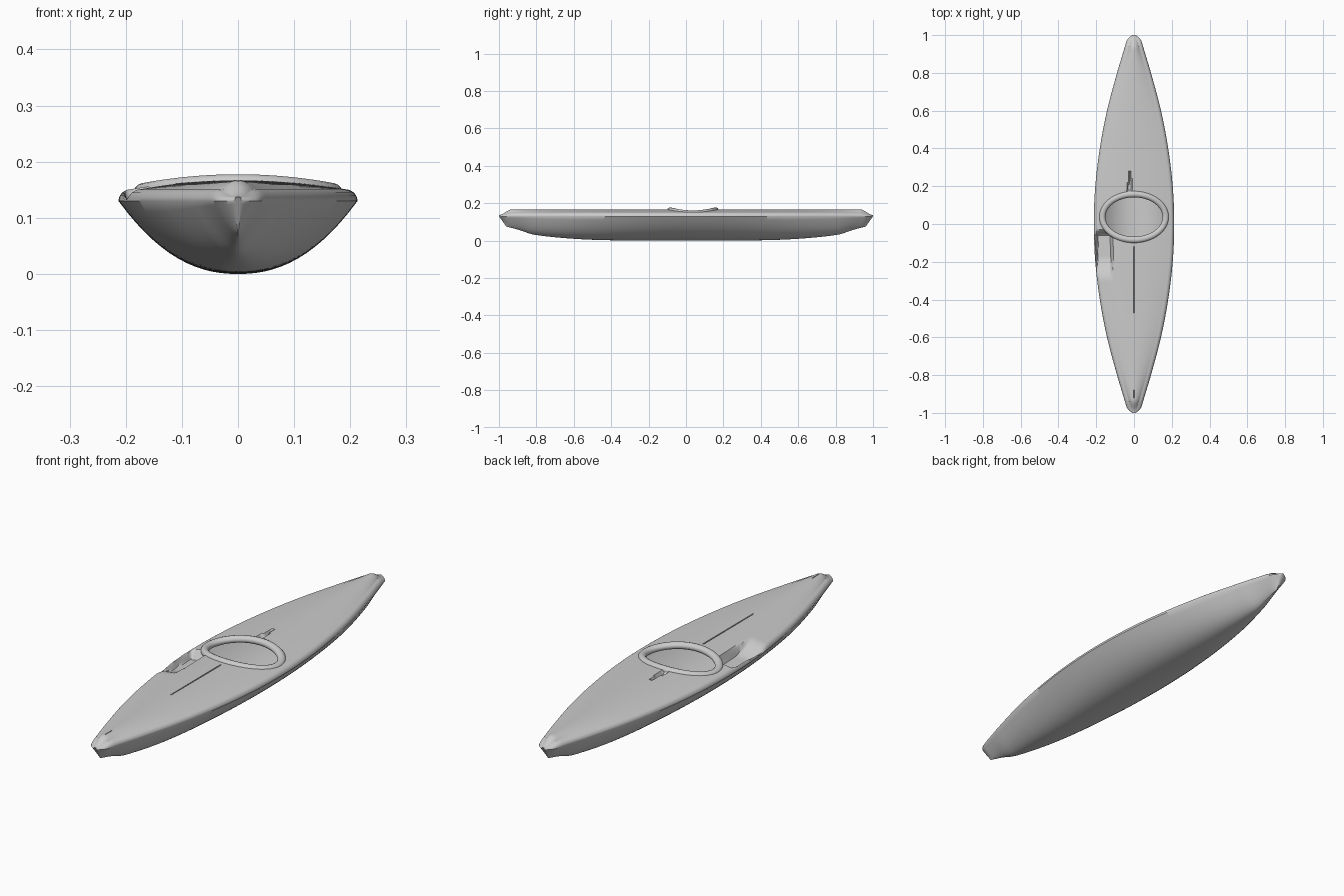
import bpy, bmesh
from math import sin, cos, pi, radians

if "Cube" in bpy.data.objects:
    bpy.data.objects.remove(bpy.data.objects["Cube"])

grey = bpy.data.materials.new("light grey plastic")
grey.use_nodes = True
colour = (0.6, 0.6, 0.6, 1)
grey.diffuse_color = colour
grey.node_tree.nodes["Principled BSDF"].inputs["Base Color"].default_value = colour

# Half-width and keel height against distance from the middle
PLAN = [(0, .213), (.2, .205), (.4, .181), (.6, .143), (.8, .09),
        (.9, .06), (.95, .045), (.975, .036), (.992, .02), (1, .006)]
KEEL = [(0, 0), (.4, .002), (.6, .01), (.8, .03), (.95, .062), (1, .075)]


def lookup(table, t):
    """Smooth interpolation through the table points."""
    n = len(table)

    def slope(k):
        lo, hi = max(k - 1, 0), min(k + 1, n - 1)
        return 0 if k == 0 else (table[hi][1] - table[lo][1]) / (table[hi][0] - table[lo][0])

    for i in range(n - 1):
        (a, p), (b, q) = table[i], table[i + 1]
        if t <= b:
            u, h = (t - a) / (b - a), b - a
            return (p * (1 + 2 * u) * (1 - u) ** 2 + h * slope(i) * u * (1 - u) ** 2
                    + q * u * u * (3 - 2 * u) + h * slope(i + 1) * u * u * (u - 1))
    return table[-1][1]


def ramp(t, a, b):
    u = min(max((t - a) / (b - a), 0), 1)
    return u * u * (3 - 2 * u)


def dent(x, y):
    """Depth of the recess, the centre seams and the notch in the deck."""
    recess = .035 * ramp(y, -.3, -.17) * ramp(-y, .03, .06) * ramp(-x, .11, .125) * ramp(x, -.205, -.19)
    seam = .012 if abs(x) < .001 and (-.47 < y < -.12 or -.93 < y < -.885) else 0
    notch = .015 if .17 < y < .28 and -.035 + .1 * (y - .17) < x < -.008 - .1 * (y - .17) else 0
    return recess + seam + notch


def section(y):
    """One closed cross-section of the boat."""
    t = abs(y)
    w = max(lookup(PLAN, t), .003)
    keel, sheer = lookup(KEEL, t), .13
    end = ramp(t, .93, 1)
    edge, crown = .151 - .014 * end, .016 * (1 - end)
    power = 2.25 - .8 * ramp(t, .6, 1)
    r = min(.022, w * .6)
    half = [(w * k / 14, keel + (sheer - keel) * (k / 14) ** power) for k in range(15)]
    half += [(w - r + r * cos(a * pi / 12), sheer + (edge - sheer) * sin(a * pi / 12)) for a in range(1, 6)]
    steps = [1 - k / 24 for k in range(24)] + [.015, 0]
    half += [((w - r) * s, edge + crown * (1 - s * s)) for s in steps]
    points = []
    for i, (x, z) in enumerate(half + [(-x, z) for x, z in half[-2:0:-1]]):
        rake = .05 * ramp(t, .8, 1) * max(0, (sheer - z) / .07)
        on_deck = z > sheer + .005
        points.append((x, (1 if y > 0 else -1) * (t - rake), z - (dent(x, y) if on_deck else 0)))
    return points


def finish(bm, name):
    """Turn a bmesh into a smooth object with sharp cut edges."""
    mesh = bpy.data.meshes.new(name)
    bm.to_mesh(mesh)
    bm.free()
    mesh.materials.append(grey)
    obj = bpy.data.objects.new(name, mesh)
    bpy.context.collection.objects.link(obj)
    bpy.ops.object.select_all(action="DESELECT")
    obj.select_set(True)
    bpy.context.view_layer.objects.active = obj
    bpy.ops.object.shade_smooth_by_angle(angle=radians(40))


def skin(bm, rings, cyclic):
    """Bridge neighbouring rings of vertices with quads."""
    for a, b in zip(rings, rings[1:] + rings[:1] if cyclic else rings[1:]):
        for i in range(len(a)):
            j = (i + 1) % len(a)
            bm.faces.new((a[i], b[i], b[j], a[j]))


# Hull and deck in one shell
bm = bmesh.new()
stations = [-1, -.996] + [i / 100 for i in range(-99, 100)] + [.996, 1]
rings = [[bm.verts.new(p) for p in section(y)] for y in stations]
skin(bm, rings, False)
bm.faces.new(rings[0])
bm.faces.new(rings[-1][::-1])

# Cockpit opening, its edge covered by the rim
opening = []
for face in bm.faces:
    c = face.calc_center_median()
    if c.z > .145 and (c.x / .168) ** 2 + ((c.y - .037) / .121) ** 2 < 1:
        opening.append(face)
bmesh.ops.delete(bm, geom=opening, context="FACES")
finish(bm, "hull")

# Saddle-shaped cockpit rim
bm = bmesh.new()
rim = []
for i in range(72):
    a = 2 * pi * i / 72
    ring = []
    for k in range(14):
        b = 2 * pi * k / 14
        ring.append(bm.verts.new(((.168 + .017 * cos(b)) * cos(a),
                                  .037 + (.121 + .017 * cos(b)) * sin(a),
                                  .147 + .016 * sin(a) ** 2 + .015 * sin(b))))
    rim.append(ring)
skin(bm, rim, True)
finish(bm, "cockpit_rim")
